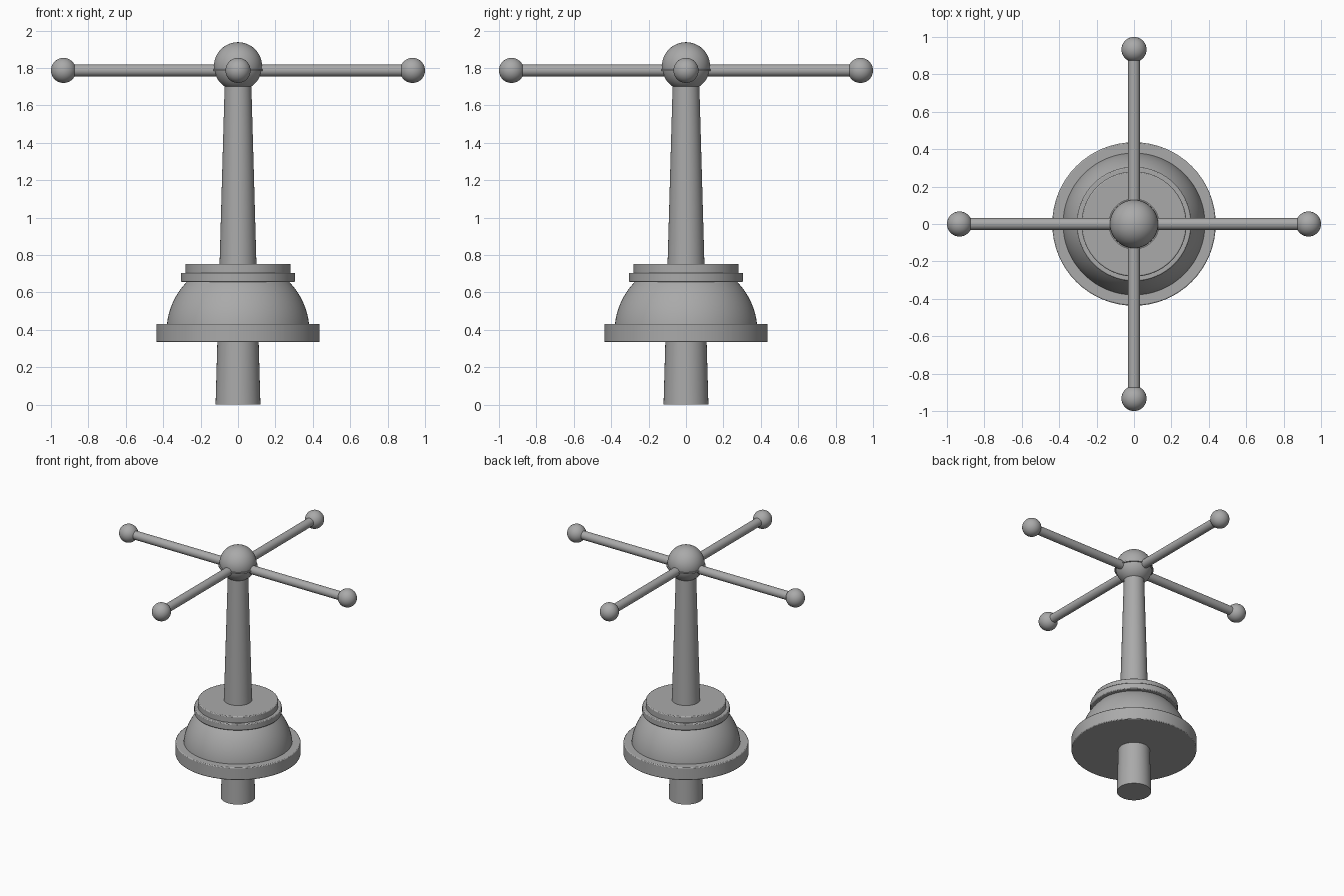
import bpy
import math

cube = bpy.data.objects.get("Cube")
if cube:
    bpy.data.objects.remove(cube, do_unlink=True)

grey = bpy.data.materials.new("plain grey")
grey.use_nodes = True
colour = (0.4, 0.4, 0.4, 1)
grey.diffuse_color = colour
grey.node_tree.nodes["Principled BSDF"].inputs["Base Color"].default_value = colour


def finish(name, bevel=0):
    ob = bpy.context.object
    ob.name = name
    ob.data.materials.append(grey)
    bpy.ops.object.shade_smooth_by_angle(angle=math.radians(35))
    if bevel:
        mod = ob.modifiers.new("soft rim", "BEVEL")
        mod.width = bevel
        mod.segments = 2
    return ob


def column(name, low, high, r_low, r_high, bevel=0):
    bpy.ops.mesh.primitive_cone_add(vertices=64, radius1=r_low, radius2=r_high,
                                    depth=high - low, location=(0, 0, (low + high) / 2))
    return finish(name, bevel)


def ball(name, radius, location):
    bpy.ops.mesh.primitive_uv_sphere_add(segments=48, ring_count=24,
                                         radius=radius, location=location)
    return finish(name)


# Tapered shaft running through the base
column("shaft", 0, 1.72, 0.12, 0.071)

# Stepped base: flange, dome, ring and cap
column("base_flange", 0.335, 0.432, 0.437, 0.437, 0.006)
column("ring", 0.656, 0.705, 0.306, 0.306, 0.006)
column("cap", 0.70, 0.753, 0.281, 0.281, 0.006)

# Dome: a lathed arc between flange and ring
centre, radius, steps, sides = 0.39, 0.382, 12, 64
start, end = math.asin(0.02 / radius), math.asin(0.28 / radius)
verts, faces = [], []
for i in range(steps + 1):
    a = start + (end - start) * i / steps
    for j in range(sides):
        t = math.tau * j / sides
        verts.append((radius * math.cos(a) * math.cos(t),
                      radius * math.cos(a) * math.sin(t),
                      centre + radius * math.sin(a)))
for i in range(steps):
    for j in range(sides):
        k = (j + 1) % sides
        faces.append((i * sides + j, i * sides + k,
                      (i + 1) * sides + k, (i + 1) * sides + j))
faces += [tuple(reversed(range(sides))), tuple(range(steps * sides, (steps + 1) * sides))]
mesh = bpy.data.meshes.new("dome")
mesh.from_pydata(verts, [], faces)
dome = bpy.data.objects.new("dome", mesh)
bpy.context.collection.objects.link(dome)
bpy.ops.object.select_all(action="DESELECT")
dome.select_set(True)
bpy.context.view_layer.objects.active = dome
finish("dome")

# Hub with a thin collar
ball("hub", 0.129, (0, 0, 1.809))
column("hub_collar", 1.784, 1.794, 0.136, 0.136)

# Four spokes tipped with knobs
arm_z, reach = 1.787, 0.933
for i, side in enumerate(("left", "back", "right", "front")):
    a = i * math.pi / 2
    x, y = math.cos(a), math.sin(a)
    bpy.ops.mesh.primitive_cylinder_add(vertices=32, radius=0.032, depth=reach,
                                        location=(x * reach / 2, y * reach / 2, arm_z),
                                        rotation=(0, math.pi / 2, a))
    finish(side + "_spoke")
    ball(side + "_knob", 0.067, (x * reach, y * reach, arm_z))
